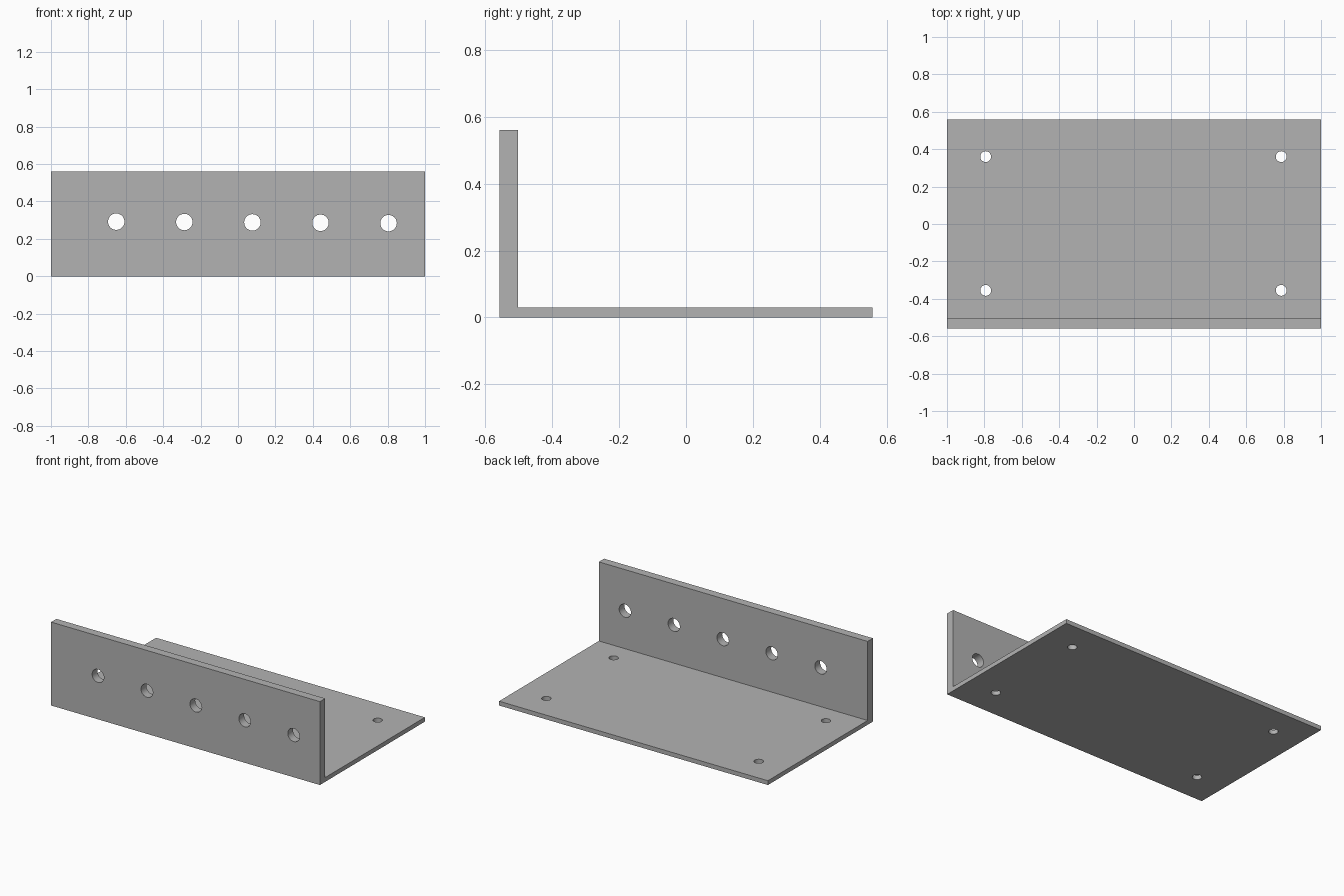
import bpy
import bmesh
from mathutils import Matrix, Vector
from math import pi, radians

cube = bpy.data.objects.get("Cube")
if cube:
    bpy.data.objects.remove(cube, do_unlink=True)

HALF_X, HALF_Y, HEIGHT = 1.0, 0.558, 0.561
WALL, FLOOR = 0.056, 0.029

# Plain grey metal
grey = bpy.data.materials.new("grey metal")
grey.use_nodes = True
colour = (0.45, 0.45, 0.45, 1)
grey.diffuse_color = colour
grey.node_tree.nodes["Principled BSDF"].inputs["Base Color"].default_value = colour


def make_object(name, bm):
    bmesh.ops.recalc_face_normals(bm, faces=bm.faces)
    mesh = bpy.data.meshes.new(name)
    bm.to_mesh(mesh)
    bm.free()
    mesh.materials.append(grey)
    obj = bpy.data.objects.new(name, mesh)
    bpy.context.collection.objects.link(obj)
    return obj


def add_drill(bm, centre, radius, turn):
    bmesh.ops.create_cone(bm, cap_ends=True, segments=32, radius1=radius,
                          radius2=radius, depth=0.2,
                          matrix=Matrix.Translation(centre) @ turn)


# L-shaped bracket: side profile extruded along x
profile = [(-HALF_Y, 0), (HALF_Y, 0), (HALF_Y, FLOOR), (-HALF_Y + WALL, FLOOR),
           (-HALF_Y + WALL, HEIGHT), (-HALF_Y, HEIGHT)]
bm = bmesh.new()
face = bm.faces.new([bm.verts.new((-HALF_X, y, z)) for y, z in profile])
side = bmesh.ops.extrude_face_region(bm, geom=[face])
bmesh.ops.translate(bm, vec=(2 * HALF_X, 0, 0),
                    verts=[v for v in side["geom"] if isinstance(v, bmesh.types.BMVert)])
bracket = make_object("angle_bracket", bm)

# Drills: a row of five through the wall, four through the base plate
bm = bmesh.new()
for i in range(5):
    add_drill(bm, Vector((-0.651 + 0.364 * i, -HALF_Y + WALL / 2, 0.292 - 0.002 * i)),
              0.044, Matrix.Rotation(pi / 2, 4, 'X'))
for x in (-0.793, 0.787):
    for y in (-0.355, 0.36):
        add_drill(bm, Vector((x, y, FLOOR / 2)), 0.029, Matrix.Identity(4))
drills = make_object("hole_cutter", bm)
drills.hide_render = True

cut = bracket.modifiers.new("holes", 'BOOLEAN')
cut.operation = 'DIFFERENCE'
cut.solver = 'EXACT'
cut.object = drills

# Bake the holes, drop the cutter, smooth the hole walls
bpy.ops.object.select_all(action='DESELECT')
bracket.select_set(True)
bpy.context.view_layer.objects.active = bracket
bpy.ops.object.modifier_apply(modifier=cut.name)
bpy.data.objects.remove(drills, do_unlink=True)
bpy.ops.object.shade_smooth_by_angle(angle=radians(30))
